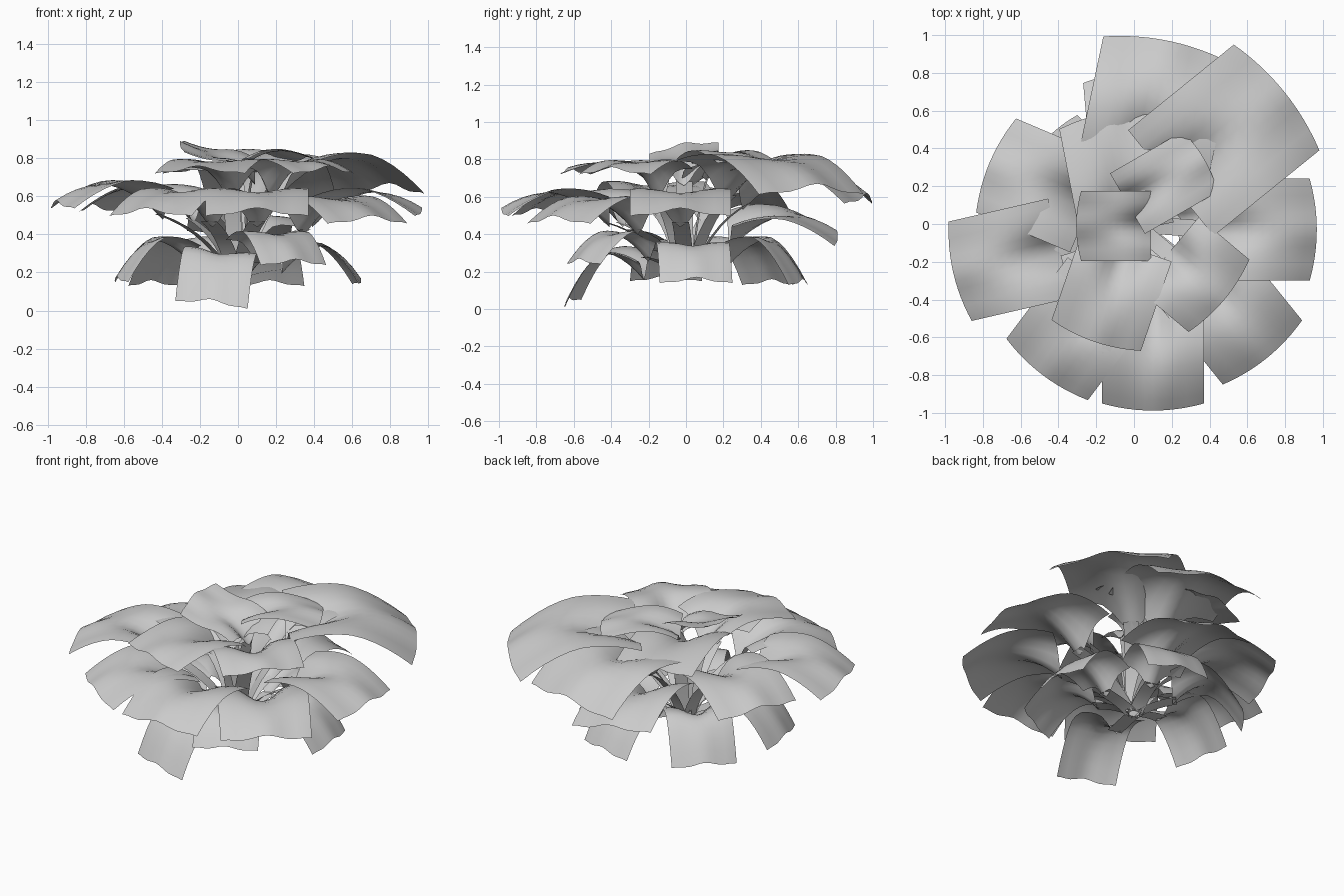
import bpy
import bmesh
import math
from mathutils import Vector

cube = bpy.data.objects.get("Cube")
if cube:
    bpy.data.objects.remove(cube)

grey = bpy.data.materials.new("leaf_grey")
grey.use_nodes = True
COLOUR = (0.6, 0.6, 0.6, 1)
grey.diffuse_color = COLOUR
grey.node_tree.nodes["Principled BSDF"].inputs["Base Color"].default_value = COLOUR

ACROSS, ALONG, STEM = 12, 10, 7
PEAK = 0.45
STEM_WIDTH = 0.09


def grid_object(name, rows):
    """Smooth sheet through rows of points."""
    bm = bmesh.new()
    grid = [[bm.verts.new(p) for p in row] for row in rows]
    for near, far in zip(grid, grid[1:]):
        for i in range(len(near) - 1):
            bm.faces.new((near[i], far[i], far[i + 1], near[i + 1]))
    for face in bm.faces:
        face.smooth = True
    mesh = bpy.data.meshes.new(name)
    bm.to_mesh(mesh)
    bm.free()
    mesh.materials.append(grey)
    obj = bpy.data.objects.new(name, mesh)
    bpy.context.collection.objects.link(obj)


def directions(angle):
    """Outward and sideways unit vectors for a heading in degrees."""
    heading = math.radians(angle)
    out = Vector((math.cos(heading), math.sin(heading), 0))
    return out, Vector((-out.y, out.x, 0))


def stem(name, end, out):
    """Arched ribbon from the root to the dimple in the blade."""
    flat = Vector((end.x, end.y, 0))
    if flat.length > 0.05:
        out = flat.normalized()
    half = Vector((-out.y, out.x, 0)) * STEM_WIDTH / 2
    start = out * 0.03 + Vector((0, 0, 0.17))
    bend = start.lerp(end, 0.35)
    bend.z = start.z + (end.z - start.z) * 0.75
    rows = []
    for i in range(STEM + 1):
        t = i / STEM
        centre = start.lerp(bend, t).lerp(bend.lerp(end, t), t)
        rows.append([centre - half, centre + half])
    grid_object(name, rows)


def leaf(name, angle, x, y, width, crest, drop, roll=0.0, ratio=1.0):
    """Draped blade whose outer edge is centred on (x, y), with its stem."""
    out, side = directions(angle)
    tip = Vector((x, y, 0))

    def point(u, v):
        # Rise to the crest, then droop to the outer edge
        if u < PEAK:
            z = crest - 0.06 * (1 - u / PEAK) ** 2
        else:
            z = crest - drop * ((u - PEAK) / (1 - PEAK)) ** 1.7
        # Dimple over the stem, ripple and hanging corners at the outer edge
        z -= 0.3 * width * (1 - u) ** 2 * math.exp(-(v / 0.35) ** 2)
        z += width * u * (0.02 * math.cos(2 * math.pi * v) - 0.02 - 0.08 * v * v)
        reach = ((u - 1) * ratio + 0.07 * u * (1 - v * v)) * width
        p = tip + out * reach + side * (v * width / 2)
        p.z = z + roll * v
        return p

    grid_object(name + "_blade", [[point(i / ALONG, 2 * j / ACROSS - 1)
                                   for j in range(ACROSS + 1)]
                                  for i in range(ALONG + 1)])
    stem(name + "_stem", point(0.05, 0), out)


# Small crown leaves over the centre
leaf("crown_left", 180, -0.28, -0.01, width=0.37, crest=0.83, drop=-0.06, roll=-0.03)
leaf("crown_back", 30, 0.35, 0.33, width=0.37, crest=0.86, drop=0.05, ratio=1.2)

# Upper leaves
for name, angle, x, y, ratio in (("upper_back", 101, -0.15, 0.55, 1.2),
                                 ("upper_front", -109, -0.2, -0.59, 1),
                                 ("upper_right", -40, 0.45, -0.38, 0.7)):
    leaf(name, angle, x, y, width=0.5, crest=0.81, drop=0.05, ratio=ratio)

# Two large leaves at the back
leaf("large_back", 78, 0.18, 0.92, width=0.7, crest=0.8, drop=0.18, ratio=0.9)
leaf("large_corner", 39, 0.755, 0.67, width=0.72, crest=0.85, drop=0.18)

# Wide ring
for name, angle, x, y, crest, roll in (
        ("ring_right", 0, 0.93, -0.03, 0.66, 0),
        ("ring_front_right", -51, 0.68, -0.68, 0.62, 0),
        ("ring_front", -90, 0.1, -0.95, 0.66, 0),
        ("ring_front_left", -127, -0.46, -0.77, 0.66, 0),
        ("ring_left", 193, -0.92, -0.25, 0.7, 0),
        ("ring_back_left", 157, -0.73, 0.31, 0.68, 0),
        ("ring_back", 95, 0, 0.77, 0.54, 0.04)):
    leaf(name, angle, x, y, width=0.54, crest=crest, drop=0.12, roll=roll)

# Low ring, all at one distance from the root
for name, angle, crest, drop, roll in (("low_front", -103, 0.33, 0.27, -0.02),
                                       ("low_front_right", -62, 0.43, 0.16, 0),
                                       ("low_right", 5, 0.37, 0.2, 0),
                                       ("low_back", 75, 0.4, 0.24, 0),
                                       ("low_back_left", 135, 0.4, 0.24, 0),
                                       ("low_left", 190, 0.4, 0.22, 0)):
    place = directions(angle)[0] * 0.62
    leaf(name, angle, place.x, place.y, width=0.39, crest=crest, drop=drop, roll=roll)
